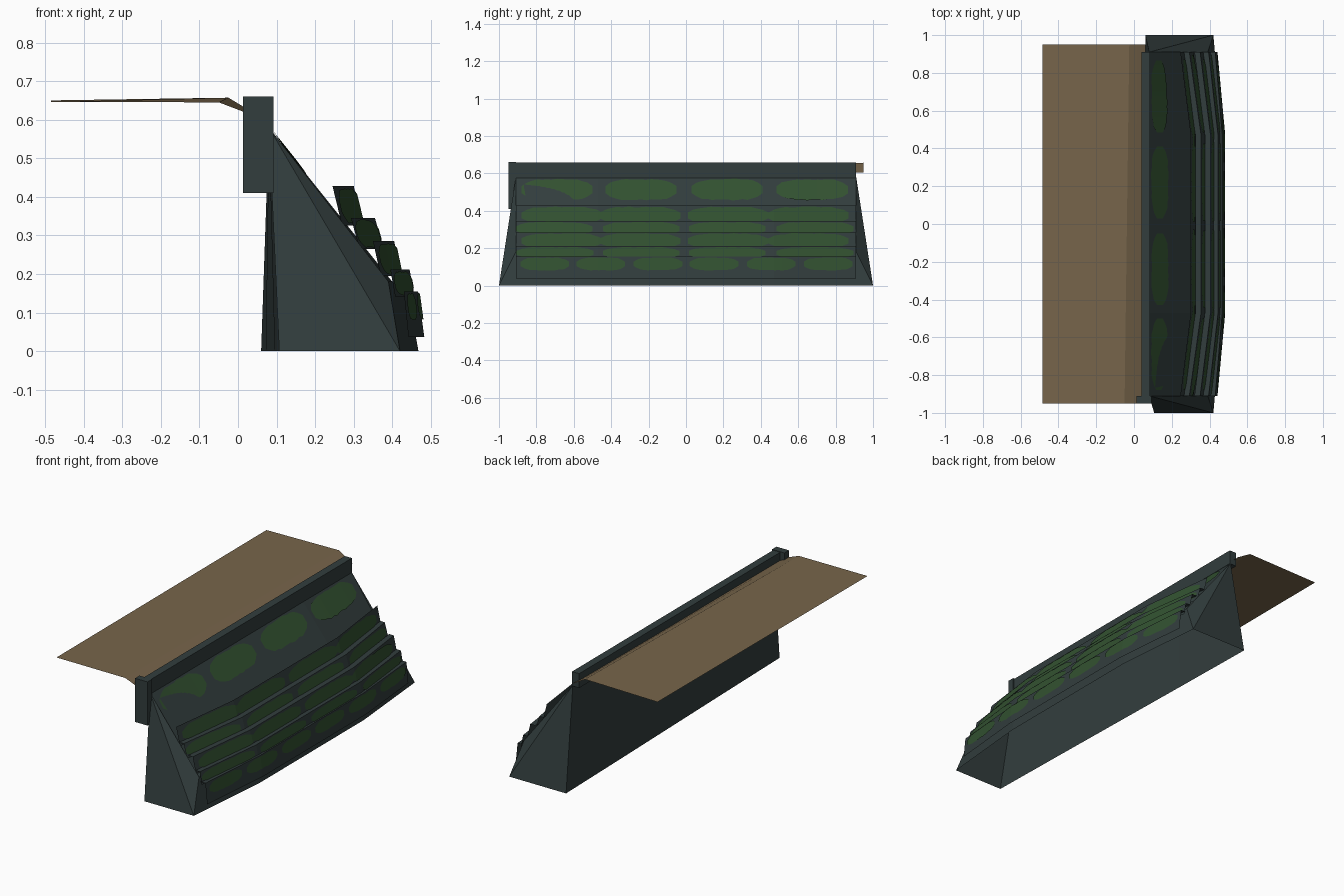
import bpy, math, random

if "Cube" in bpy.data.objects:
    bpy.data.objects.remove(bpy.data.objects["Cube"])
random.seed(4)

def mat(name, c):
    m = bpy.data.materials.new(name)
    m.diffuse_color = (*c, 1)
    m.use_nodes = True
    m.node_tree.nodes["Principled BSDF"].inputs["Base Color"].default_value = m.diffuse_color
    return m

STONE = mat("slate_grey", (0.032, 0.047, 0.047))
MOSS = mat("moss_green", (0.032, 0.083, 0.030))
EARTH = mat("earth_tan", (0.185, 0.130, 0.070))

def obj(name, verts, faces, m):
    me = bpy.data.meshes.new(name)
    me.from_pydata(verts, [], faces)
    me.materials.append(m)
    o = bpy.data.objects.new(name, me)
    bpy.context.collection.objects.link(o)
    return o

def box(name, x0, x1, y0, y1, z0, z1, m):
    v = [(x, y, z) for x in (x0, x1) for y in (y0, y1) for z in (z0, z1)]
    f = [(0, 1, 3, 2), (4, 6, 7, 5), (0, 4, 5, 1), (2, 3, 7, 6), (0, 2, 6, 4), (1, 5, 7, 3)]
    return obj(name, v, f, m)

W, BEND = 0.91, 0.47

# Wall body: ridge-topped shell with an open bottom, bowed outwards in the middle
# Each section runs: back foot, ridge, slope foot, ledge edge, front foot
def section(y_foot, y_top, back, slope, ledge, foot):
    return [(back, y_foot, 0), (0.08, y_top, 0.58), (slope, y_top, 0.18),
            (ledge, y_top, 0.18), (foot, y_foot, 0)]

secs = [section(-1, -W, 0.107, 0.355, 0.39, 0.42),
        section(-BEND, -BEND, 0.095, 0.40, 0.435, 0.468),
        section(BEND, BEND, 0.072, 0.40, 0.435, 0.468),
        section(1, W, 0.06, 0.355, 0.39, 0.42)]
verts = [p for s in secs for p in s]
faces = [(5 * i + j, 5 * i + j + 1, 5 * i + j + 6, 5 * i + j + 5) for i in range(3) for j in range(4)]
faces += [(0, 4, 1), (1, 4, 3), (1, 3, 2), (15, 16, 19), (16, 18, 19), (16, 17, 18)]
obj("wall_body", verts, faces, STONE)

# Bowed courses: (end x, middle x, z) at the top edge and at the bottom edge
courses = [
    ("upper_slope", (0.08, 0.08, 0.58), (0.355, 0.40, 0.18)),
    ("course_1", (0.245, 0.300, 0.428), (0.270, 0.325, 0.325)),
    ("course_2", (0.293, 0.355, 0.345), (0.315, 0.378, 0.265)),
    ("course_3", (0.350, 0.405, 0.285), (0.370, 0.424, 0.195)),
    ("course_4", (0.395, 0.445, 0.211), (0.408, 0.458, 0.140)),
    ("course_5", (0.430, 0.467, 0.155), (0.442, 0.483, 0.037)),
]

def point(c, y, z, off=0.0):
    t = max(0.0, min(1.0, (W - abs(y)) / (W - BEND)))
    top, bot = c[1], c[2]
    k = (top[2] - z) / (top[2] - bot[2])
    xt = top[0] + (top[1] - top[0]) * t
    xb = bot[0] + (bot[1] - bot[0]) * t
    return (xt + (xb - xt) * k + off, y, z)

YS = (-W, -BEND, BEND, W)
for n, c in enumerate(courses[1:]):
    zt, zb = c[1][2], c[2][2]
    v = [point(c, y, zb) for y in YS] + [point(c, y, zt) for y in YS]
    f = [(i, i + 1, i + 5, i + 4) for i in range(3)]
    if n:  # narrow ledge behind the top edge
        v += [point(c, y, zt, -0.03) for y in YS]
        f += [(i + 4, i + 5, i + 9, i + 8) for i in range(3)]
    obj(c[0], v, f, STONE)

# Moss patches: wobbly strips that follow a course
def patches(c, centres, half, z0, z1):
    verts, faces = [], []
    zm, h = (z0 + z1) / 2, (z1 - z0) / 2
    for yc in centres:
        n = 14
        ys = [yc + half * (2 * i / n - 1) for i in range(n + 1)]
        ys = sorted(ys + [b for b in (-BEND, BEND) if abs(b - yc) < half])
        base = len(verts)
        for y in ys:
            e = (1 - min(1, abs(y - yc) / half) ** 4) ** 0.5
            e = max(e, 0.35)
            verts.append(point(c, y, zm - h * e * random.uniform(0.88, 1), 0.004))
            verts.append(point(c, y, zm + h * e * random.uniform(0.88, 1), 0.004))
        for i in range(len(ys) - 1):
            a = base + 2 * i
            faces.append((a, a + 2, a + 3, a + 1))
    obj(c[0] + "_moss", verts, faces, MOSS)

FOUR = (-0.69, -0.24, 0.22, 0.675)
patches(courses[0], FOUR, 0.19, 0.455, 0.572)
patches(courses[1], (-0.665, -0.245, 0.225, 0.655), 0.215, 0.327, 0.424)
patches(courses[2], (-0.705, -0.24, 0.22, 0.69), 0.205, 0.267, 0.342)
patches(courses[3], (-0.665, -0.245, 0.225, 0.655), 0.215, 0.197, 0.281)
patches(courses[4], (-0.70, -0.24, 0.22, 0.69), 0.205, 0.142, 0.208)
patches(courses[5], (-0.755, -0.455, -0.15, 0.15, 0.455, 0.76), 0.13, 0.08, 0.152)

# Coping along the top and the single end post
box("top_coping", 0.04, 0.085, -W, W, 0.575, 0.657, STONE)
box("end_post", 0.013, 0.092, -0.95, -W, 0.41, 0.66, STONE)

# Ground sheet behind the wall, dipping down to the coping
front = [(-0.485, 0.646), (-0.05, 0.645), (0.013, 0.621), (0.06, 0.602)]
rear = [(-0.485, 0.650), (-0.025, 0.657), (0.015, 0.633), (0.06, 0.606)]
v = [(x, -0.95, z) for x, z in front] + [(x, 0.95, z) for x, z in rear]
obj("ground_sheet", v, [(i, i + 1, i + 5, i + 4) for i in range(3)], EARTH)
